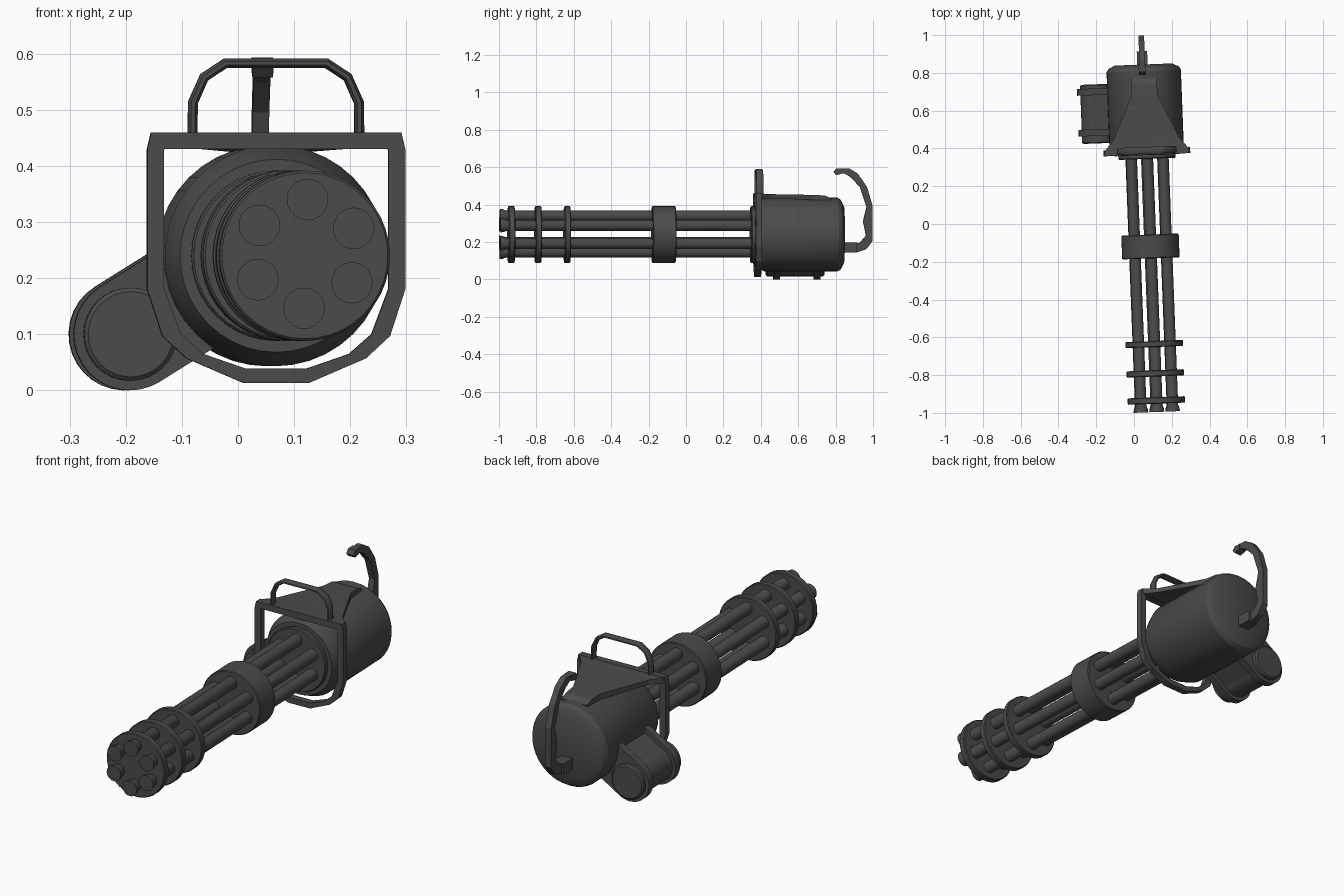
import bpy, bmesh, math
from mathutils import Vector, Matrix

if "Cube" in bpy.data.objects:
    bpy.data.objects.remove(bpy.data.objects["Cube"])

YAW = math.radians(2.2)          # the whole weapon is turned slightly
PLACE = Matrix.Translation((0.0825, 0, 0)) @ Matrix.Rotation(YAW, 4, 'Z')
AXIS_Z = 0.24                    # height of the spin axis

steel = bpy.data.materials.new("dark_grey")
steel.diffuse_color = (0.07, 0.07, 0.07, 1)
steel.use_nodes = True
steel.node_tree.nodes["Principled BSDF"].inputs["Base Color"].default_value = steel.diffuse_color


def finish(name, bm, smooth=True):
    bmesh.ops.recalc_face_normals(bm, faces=bm.faces)
    me = bpy.data.meshes.new(name)
    bm.to_mesh(me)
    bm.free()
    ob = bpy.data.objects.new(name, me)
    bpy.context.collection.objects.link(ob)
    me.materials.append(steel)
    ob.matrix_world = PLACE
    if smooth:
        bpy.ops.object.select_all(action='DESELECT')
        ob.select_set(True)
        bpy.context.view_layer.objects.active = ob
        bpy.ops.object.shade_smooth_by_angle(angle=math.radians(30))
    return ob


def lathe(name, profile, x=0, z=AXIS_Z, sides=40):
    """Turn (y, radius) points round an axis along y, with closed ends."""
    bm = bmesh.new()
    rings = []
    for y, r in profile:
        rings.append([bm.verts.new((x + r * math.cos(a), y, z + r * math.sin(a)))
                      for a in (2 * math.pi * i / sides for i in range(sides))])
    for a, b in zip(rings, rings[1:]):
        for i in range(sides):
            j = (i + 1) % sides
            bm.faces.new((a[i], a[j], b[j], b[i]))
    bm.faces.new(rings[0])
    bm.faces.new(rings[-1])
    return finish(name, bm)


def prism(name, points, offset, smooth=False):
    """Extrude a flat outline of 3D points by an offset vector."""
    bm = bmesh.new()
    a = [bm.verts.new(p) for p in points]
    b = [bm.verts.new(Vector(p) + Vector(offset)) for p in points]
    bm.faces.new(a)
    bm.faces.new(b)
    for i in range(len(a)):
        j = (i + 1) % len(a)
        bm.faces.new((a[i], a[j], b[j], b[i]))
    return finish(name, bm, smooth)


def mirrored(half):
    return half + [(-x, z) for x, z in reversed(half)]


# Barrels with flared muzzles
for k in range(6):
    a = math.radians(88.2 + 60 * k)
    lathe(f"barrel_{k + 1}",
          [(-0.996, 0.037), (-0.982, 0.036), (-0.962, 0.029), (0.36, 0.029)],
          0.097 * math.cos(a), AXIS_Z + 0.003 + 0.097 * math.sin(a), 20)

# Clamp discs and the wide middle collar
for name, y0, y1 in (("muzzle_clamp", -0.952, -0.918), ("front_clamp", -0.808, -0.775),
                     ("rear_clamp", -0.652, -0.62), ("middle_collar", -0.182, -0.056)):
    lathe(name, [(y0, 0.148), (y0 + 0.004, 0.152), (y1 - 0.004, 0.152), (y1, 0.148)])

# Main housing with stepped front and chamfered back
lathe("barrel_seat", [(0.345, 0.148), (0.35, 0.152), (0.375, 0.152)])
lathe("housing", [(0.365, 0.172), (0.42, 0.197), (0.81, 0.197), (0.828, 0.186),
                  (0.845, 0.152)])

# Guard frame, an open ring around the front of the housing
outer = mirrored([(0.223, 0.46), (0.23, 0.43), (0.23, 0.18), (0.203, 0.097),
                  (0.16, 0.057), (0.058, 0.013)])
inner = mirrored([(0.199, 0.43), (0.2, 0.428), (0.2, 0.18), (0.17, 0.10),
                  (0.13, 0.065), (0.055, 0.039)])
bm = bmesh.new()
loops = [[bm.verts.new((x, y, z)) for x, z in pts]
         for pts, y in ((outer, 0.367), (inner, 0.367), (inner, 0.399), (outer, 0.399))]
for n in range(4):
    a, b = loops[n], loops[(n + 1) % 4]
    for i in range(len(a)):
        j = (i + 1) % len(a)
        bm.faces.new((a[i], a[j], b[j], b[i]))
finish("guard_frame", bm, False)

# Top shroud narrowing from the frame to the back
bm = bmesh.new()
rows = [(0.395, 0.222, 0.459, 0.432), (0.45, 0.175, 0.456, 0.434),
        (0.68, 0.07, 0.452, 0.425), (0.74, 0.067, 0.449, 0.42), (0.775, 0.065, 0.434, 0.42)]
sections = [[bm.verts.new(p) for p in ((-w, y, lo), (w, y, lo), (w, y, hi), (-w, y, hi))]
            for y, w, hi, lo in rows]
for a, b in zip(sections, sections[1:]):
    for i in range(4):
        j = (i + 1) % 4
        bm.faces.new((a[i], a[j], b[j], b[i]))
bm.faces.new(sections[0])
bm.faces.new(sections[-1])
finish("top_shroud", bm, False)

# Carry handle: eight-sided bar swept along an arch
arch = mirrored([(0.149, 0.445), (0.148, 0.513), (0.128, 0.558), (0.09, 0.583)])
bm = bmesh.new()
rings = []
for i, (x, z) in enumerate(arch):
    p = Vector((x, z))
    d0 = (p - Vector(arch[i - 1])).normalized() if i else None
    d1 = (Vector(arch[i + 1]) - p).normalized() if i < len(arch) - 1 else None
    d = ((d0 or d1) + (d1 or d0)).normalized()
    rings.append([bm.verts.new((x - d.y * 0.0095 * math.cos(t), 0.39 + 0.02 * math.sin(t),
                                z + d.x * 0.0095 * math.cos(t)))
                  for t in (math.pi / 8 + math.pi * n / 4 for n in range(8))])
for a, b in zip(rings, rings[1:]):
    for i in range(8):
        j = (i + 1) % 8
        bm.faces.new((a[i], a[j], b[j], b[i]))
bm.faces.new(rings[0])
bm.faces.new(rings[-1])
finish("carry_handle", bm)

# Rear grip: foot, curved arm and tip
hook = [(0.83, 0.146), (0.92, 0.146), (0.965, 0.162), (0.998, 0.205), (0.998, 0.395),
        (0.968, 0.495), (0.92, 0.565), (0.875, 0.593), (0.815, 0.593), (0.815, 0.57),
        (0.85, 0.565), (0.88, 0.548), (0.93, 0.495), (0.966, 0.388), (0.947, 0.31),
        (0.963, 0.235), (0.93, 0.196), (0.83, 0.196)]
prism("rear_grip", [(-0.021, y, z) for y, z in hook], (0.03, 0, 0))
prism("grip_foot", [(-0.033, y, z) for y, z in
                    ((0.83, 0.145), (0.915, 0.145), (0.915, 0.197), (0.83, 0.197))],
      (0.055, 0, 0))
prism("grip_tip", [(-0.026, y, z) for y, z in
                   ((0.79, 0.575), (0.805, 0.558), (0.84, 0.567), (0.84, 0.593), (0.805, 0.593))],
      (0.037, 0, 0))

# Side motor with two mounting plates reaching into the housing
MX, MZ = -0.257, 0.1
lathe("side_motor", [(0.437, 0.076), (0.443, 0.083), (0.744, 0.083), (0.75, 0.076)], MX, MZ, 32)
aim = math.radians(32)
along = Vector((math.cos(aim), 0, math.sin(aim)))
across = Vector((-math.sin(aim), 0, math.cos(aim)))
for name, y in (("front_motor_plate", 0.477), ("rear_motor_plate", 0.693)):
    c = Vector((MX, y, MZ))
    pts = [c + along * 0.2 - across * 0.1, c + along * 0.2 + across * 0.1]
    for n in range(17):
        t = math.pi / 2 + math.pi * n / 16
        pts.append(c + 0.1 * (along * math.cos(t) + across * math.sin(t)))
    prism(name, pts, (0, 0.035, 0), True)
# Web between the plates
c = Vector((MX, 0.5, MZ))
prism("motor_web", [c + along * u + across * v for u, v in
                    ((0, -0.08), (0.2, -0.08), (0.2, 0.08), (0, 0.08))], (0, 0.2, 0))
